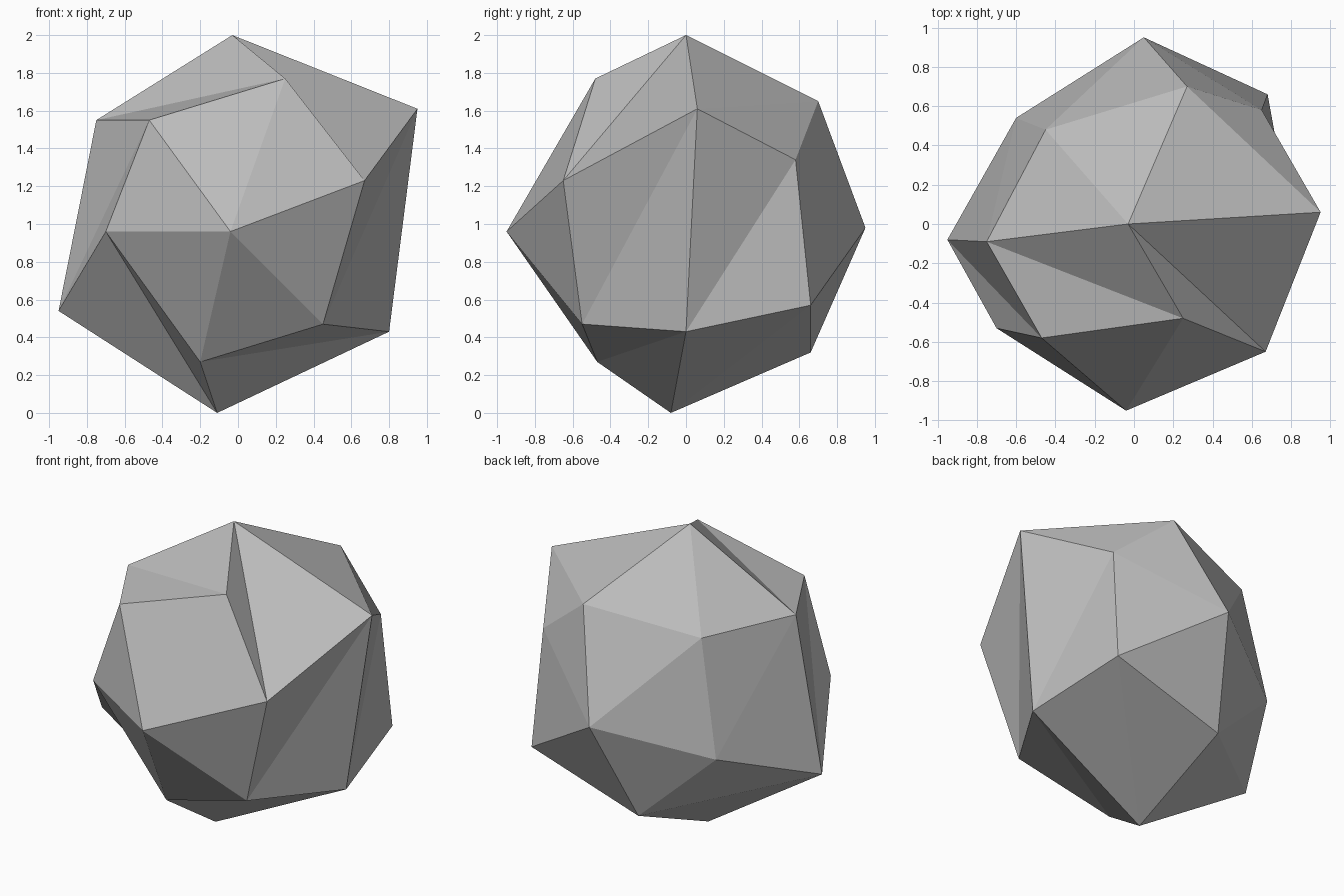
import bpy
import bmesh

# Remove the default cube only
default_cube = bpy.data.objects.get("Cube")
if default_cube:
    bpy.data.objects.remove(default_cube, do_unlink=True)


def make_material(name, value):
    """Plain grey material, same colour in viewport and render."""
    material = bpy.data.materials.new(name)
    material.use_nodes = True
    colour = (value, value, value, 1)
    material.diffuse_color = colour
    shader = next(n for n in material.node_tree.nodes if n.type == "BSDF_PRINCIPLED")
    shader.inputs["Base Color"].default_value = colour
    return material


# Corners of the boulder, from the peak down to the foot
corners = {
    "A": (-.03, 0, 2), "B": (.25, -.48, 1.77), "C": (.95, .06, 1.61),
    "D": (-.75, -.09, 1.55), "E": (-.47, -.58, 1.55), "F": (.67, -.65, 1.23),
    "G": (-.04, -.95, .96), "H": (-.7, -.53, .96), "I": (-.95, -.08, .54),
    "J": (.8, 0, .43), "K": (.45, -.55, .47), "L": (-.2, -.47, .27),
    "M": (-.11, -.08, 0), "N": (.27, .7, 1.65), "O": (.65, .58, 1.34),
    "P": (.05, .95, .98), "Q": (.68, .66, .57), "R": (-.11, .66, .32),
    "S": (-.45, .48, 1.53), "T": (-.6, .54, .78),
}

# Chipped facets fan out from a hub corner to the rim corners around it
facet_fans = [
    ("A", "BFCNSDB"),   # peak
    ("G", "EBFKLHE"),   # front bulge
    ("P", "NSTRQON"),   # back bulge
    ("M", "LJQRIHL"),   # foot
    ("C", "FKJON"),     # left flank
    ("I", "HEDTR"),     # right flank
    ("D", "BE"), ("D", "ST"), ("J", "KL"), ("J", "OQ"),  # gap facets
]

bm = bmesh.new()
verts = {name: bm.verts.new(point) for name, point in corners.items()}
for hub, rim in facet_fans:
    for first, second in zip(rim, rim[1:]):
        bm.faces.new((verts[hub], verts[first], verts[second]))
bmesh.ops.recalc_face_normals(bm, faces=bm.faces[:])

# Flat-shaded boulder object
mesh = bpy.data.meshes.new("boulder")
bm.to_mesh(mesh)
bm.free()
for polygon in mesh.polygons:
    polygon.use_smooth = False
mesh.materials.append(make_material("stone grey", .5))
boulder = bpy.data.objects.new("boulder", mesh)
bpy.context.scene.collection.objects.link(boulder)
